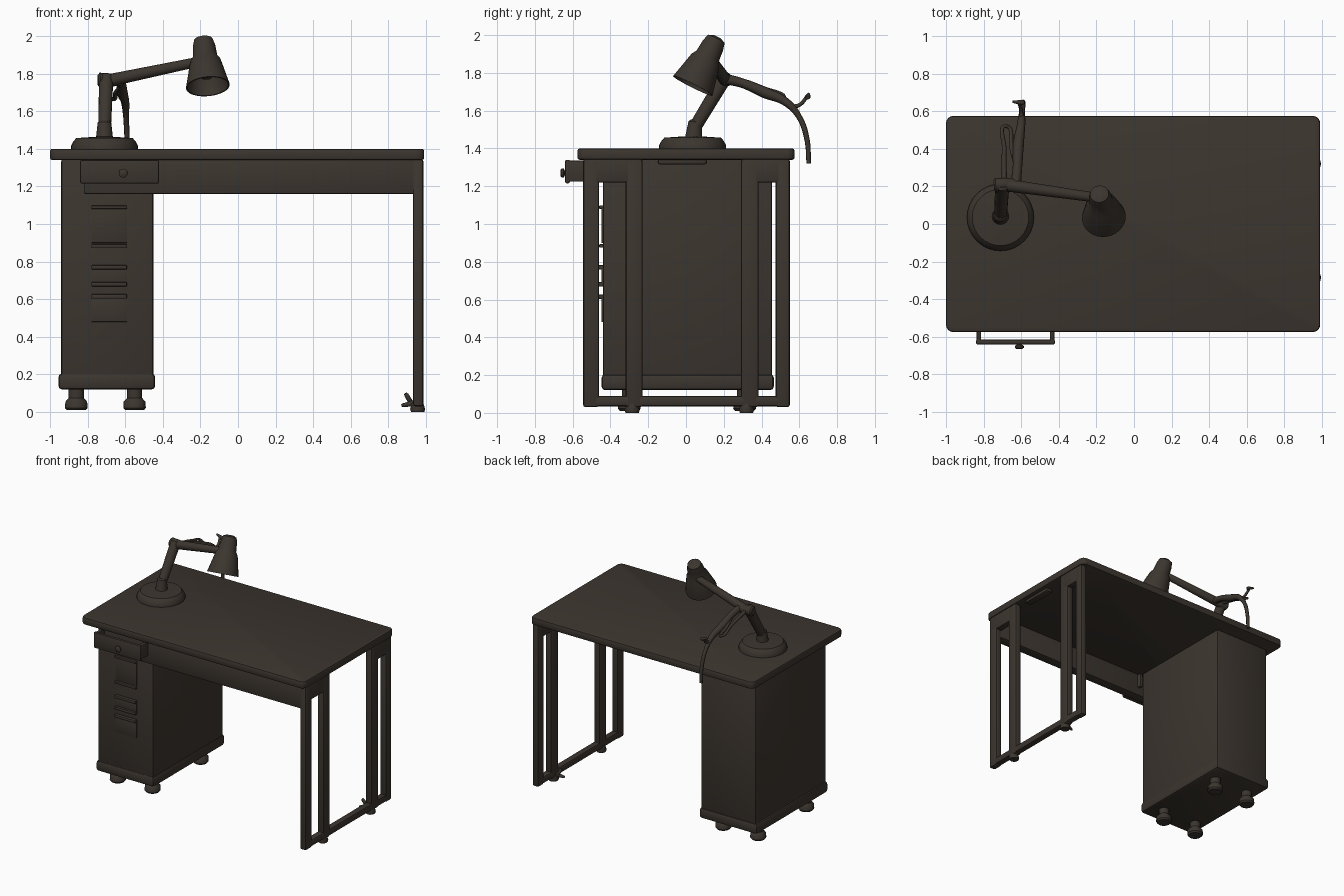
import bpy, bmesh, math
from mathutils import Vector

cube = bpy.data.objects.get("Cube")
if cube:
    bpy.data.objects.remove(cube, do_unlink=True)

brown = bpy.data.materials.new("dark brown")
brown.use_nodes = True
COLOR = (0.045, 0.036, 0.028, 1)
brown.diffuse_color = COLOR
brown.node_tree.nodes["Principled BSDF"].inputs["Base Color"].default_value = COLOR


def finish(name, bm):
    bmesh.ops.recalc_face_normals(bm, faces=bm.faces)
    me = bpy.data.meshes.new(name)
    bm.to_mesh(me)
    bm.free()
    ob = bpy.data.objects.new(name, me)
    bpy.context.collection.objects.link(ob)
    me.materials.append(brown)
    bpy.ops.object.select_all(action='DESELECT')
    ob.select_set(True)
    bpy.context.view_layer.objects.active = ob
    bpy.ops.object.shade_smooth_by_angle(angle=math.radians(40))
    return ob


def box(name, x, y, z, bevel=0.01, upright=0):
    """Box from ranges; upright rounds only the vertical edges first."""
    bm = bmesh.new()
    bmesh.ops.create_cube(bm, size=1)
    for v in bm.verts:
        v.co = [r[0] if c < 0 else r[1] for r, c in zip((x, y, z), v.co)]
    if upright:
        edges = [e for e in bm.edges if abs(e.verts[0].co.z - e.verts[1].co.z) > 1e-4]
        bmesh.ops.bevel(bm, geom=edges, offset=upright, segments=4, profile=0.5, affect='EDGES')
    if bevel:
        edges = [e for e in bm.edges if e.calc_face_angle(0) > 0.7]
        bmesh.ops.bevel(bm, geom=edges, offset=bevel, segments=2, profile=0.5, affect='EDGES')
    return finish(name, bm)


def lathe(name, start, axis, profile, sides=24):
    """Turn (radius, distance) pairs about an axis."""
    bm = bmesh.new()
    turn = Vector((0, 0, 1)).rotation_difference(Vector(axis))
    rings = []
    for r, d in profile:
        ring = []
        for i in range(sides):
            a = 2 * math.pi * i / sides
            p = Vector((r * math.cos(a), r * math.sin(a), d))
            ring.append(bm.verts.new(Vector(start) + turn @ p))
        rings.append(ring)
    for a, b in zip(rings, rings[1:]):
        for i in range(sides):
            j = (i + 1) % sides
            bm.faces.new((a[i], a[j], b[j], b[i]))
    bm.faces.new(rings[0])
    bm.faces.new(rings[-1])
    return finish(name, bm)


def rod(name, a, b, r1, r2):
    d = Vector(b) - Vector(a)
    return lathe(name, a, d, [(r1 * 0.7, 0), (r1, 0.01), (r2, d.length - 0.01), (r2 * 0.7, d.length)], 16)


def cable(name, points):
    """Smooth tube through (x, y, z, radius) points."""
    cu = bpy.data.curves.new(name, 'CURVE')
    cu.dimensions = '3D'
    cu.bevel_depth = 1
    cu.bevel_resolution = 2
    cu.use_fill_caps = True
    sp = cu.splines.new('BEZIER')
    sp.bezier_points.add(len(points) - 1)
    for bp, p in zip(sp.bezier_points, points):
        bp.co = p[:3]
        bp.radius = p[3]
        bp.handle_left_type = bp.handle_right_type = 'AUTO'
    cu.materials.append(brown)
    ob = bpy.data.objects.new(name, cu)
    bpy.context.collection.objects.link(ob)


# Desk top and front apron
box("desk_top", (-1, 0.99), (-0.575, 0.575), (1.34, 1.4), 0.012, 0.04)
box("front_apron", (-0.82, 0.95), (-0.54, -0.46), (1.16, 1.345), 0.008)
box("underside_bulge", (0.9, 0.96), (-0.15, 0.11), (1.315, 1.345), 0.012)

# Leg frame on the left side of the desk
LEG_X = (0.93, 0.985)
for name, y in (("front_outer_leg", (-0.545, -0.46)), ("front_inner_leg", (-0.32, -0.23)),
                ("back_inner_leg", (0.29, 0.385)), ("back_outer_leg", (0.475, 0.55))):
    box(name, LEG_X, y, (0.03, 1.345), 0.014)
box("front_leg_header", LEG_X, (-0.54, -0.235), (1.22, 1.345), 0.01)
box("back_leg_header", LEG_X, (0.295, 0.545), (1.22, 1.345), 0.01)
box("leg_frame_rail", LEG_X, (-0.54, 0.545), (0.035, 0.09), 0.014)
for name, y in (("front_frame_foot", -0.285), ("back_frame_foot", 0.32)):
    lathe(name, (0.955, y, 0), (0, 0, 1), [(0.035, 0), (0.04, 0.015), (0.03, 0.05)], 12)
rod("foot_lever", (0.95, 0.32, 0.05), (0.87, 0.3, 0.035), 0.018, 0.01)
rod("foot_lever_tip", (0.92, 0.32, 0.05), (0.89, 0.31, 0.1), 0.013, 0.012)

# Cabinet with plinth and casters
box("cabinet", (-0.94, -0.45), (-0.44, 0.455), (0.14, 1.345), 0.012)
box("cabinet_plinth", (-0.955, -0.44), (-0.447, 0.465), (0.12, 0.205), 0.02)
for x in (-0.86, -0.55):
    for y in (-0.3, 0.31):
        lathe("caster", (x, y, 0.01), (0, 0, 1),
              [(0.05, 0), (0.06, 0.012), (0.058, 0.045), (0.04, 0.065), (0.04, 0.12)], 16)

# Cabinet front: framed slot and drawer lips
box("slot_panel", (-0.78, -0.59), (-0.447, -0.436), (0.9, 1.09), 0.002)
for z in (1.09, 0.885):
    box("slot_lip", (-0.78, -0.59), (-0.46, -0.435), (z - 0.01, z + 0.008), 0.004)
for z in (0.77, 0.68, 0.615):
    box("drawer_lip", (-0.78, -0.59), (-0.465, -0.435), (z - 0.012, z + 0.012), 0.006)
box("drawer_face", (-0.78, -0.59), (-0.447, -0.436), (0.67, 0.77), 0.002)
box("lower_drawer_face", (-0.78, -0.59), (-0.447, -0.436), (0.48, 0.615), 0.002)

# Slightly open top drawer with a knob
box("drawer_front", (-0.84, -0.42), (-0.64, -0.615), (1.215, 1.34), 0.008)
for x in (-0.825, -0.435):
    box("drawer_side", (x - 0.012, x + 0.012), (-0.625, -0.43), (1.225, 1.335), 0.004)
lathe("drawer_knob", (-0.61, -0.63, 1.27), (0, -1, 0),
      [(0.014, 0), (0.014, 0.012), (0.024, 0.018), (0.024, 0.028), (0.015, 0.035)], 16)

# Lamp base and arms
lathe("lamp_base", (-0.71, 0.035, 1.395), (0, 0, 1),
      [(0.178, 0), (0.178, 0.02), (0.165, 0.045), (0.15, 0.062), (0.03, 0.07)], 32)
rod("lamp_post", (-0.71, 0.04, 1.45), (-0.71, 0.05, 1.55), 0.045, 0.036)
rod("lamp_lower_arm", (-0.71, 0.04, 1.5), (-0.7, 0.215, 1.79), 0.034, 0.038)
rod("lamp_elbow", (-0.745, 0.205, 1.765), (-0.62, 0.215, 1.765), 0.04, 0.03)
rod("lamp_upper_arm", (-0.7, 0.21, 1.76), (-0.2, 0.14, 1.865), 0.034, 0.026)

# Lamp head: hollow bell shade
top = Vector((-0.185, 0.165, 1.99))
axis = Vector((0.025, -0.13, -0.26))
lathe("lamp_shade", top, axis,
      [(0.025, 0), (0.05, 0.012), (0.06, 0.05), (0.066, 0.115), (0.082, 0.14),
       (0.117, 0.29), (0.109, 0.29), (0.075, 0.15), (0.055, 0.13)], 28)
lathe("lamp_bulb", top + axis.normalized() * 0.12, axis,
      [(0.025, 0), (0.028, 0.04), (0.04, 0.08), (0.03, 0.115), (0.008, 0.125)], 16)

# Power cable drooping over the back edge, with a plug, and a second loop
cable("power_cable", [(-0.63, 0.2, 1.77, 0.028), (-0.62, 0.3, 1.745, 0.025), (-0.615, 0.42, 1.695, 0.03),
                      (-0.6, 0.53, 1.645, 0.022), (-0.595, 0.6, 1.565, 0.015),
                      (-0.59, 0.64, 1.45, 0.014), (-0.59, 0.65, 1.32, 0.012)])
cable("cable_loop", [(-0.69, 0.24, 1.76, 0.014), (-0.69, 0.4, 1.72, 0.012), (-0.68, 0.52, 1.67, 0.01),
                     (-0.65, 0.4, 1.7, 0.012), (-0.62, 0.28, 1.74, 0.012)])
rod("cable_plug", (-0.645, 0.65, 1.69), (-0.585, 0.645, 1.67), 0.008, 0.014)
cable("plug_lead", [(-0.61, 0.645, 1.68, 0.01), (-0.6, 0.6, 1.63, 0.01), (-0.598, 0.56, 1.62, 0.012)])
